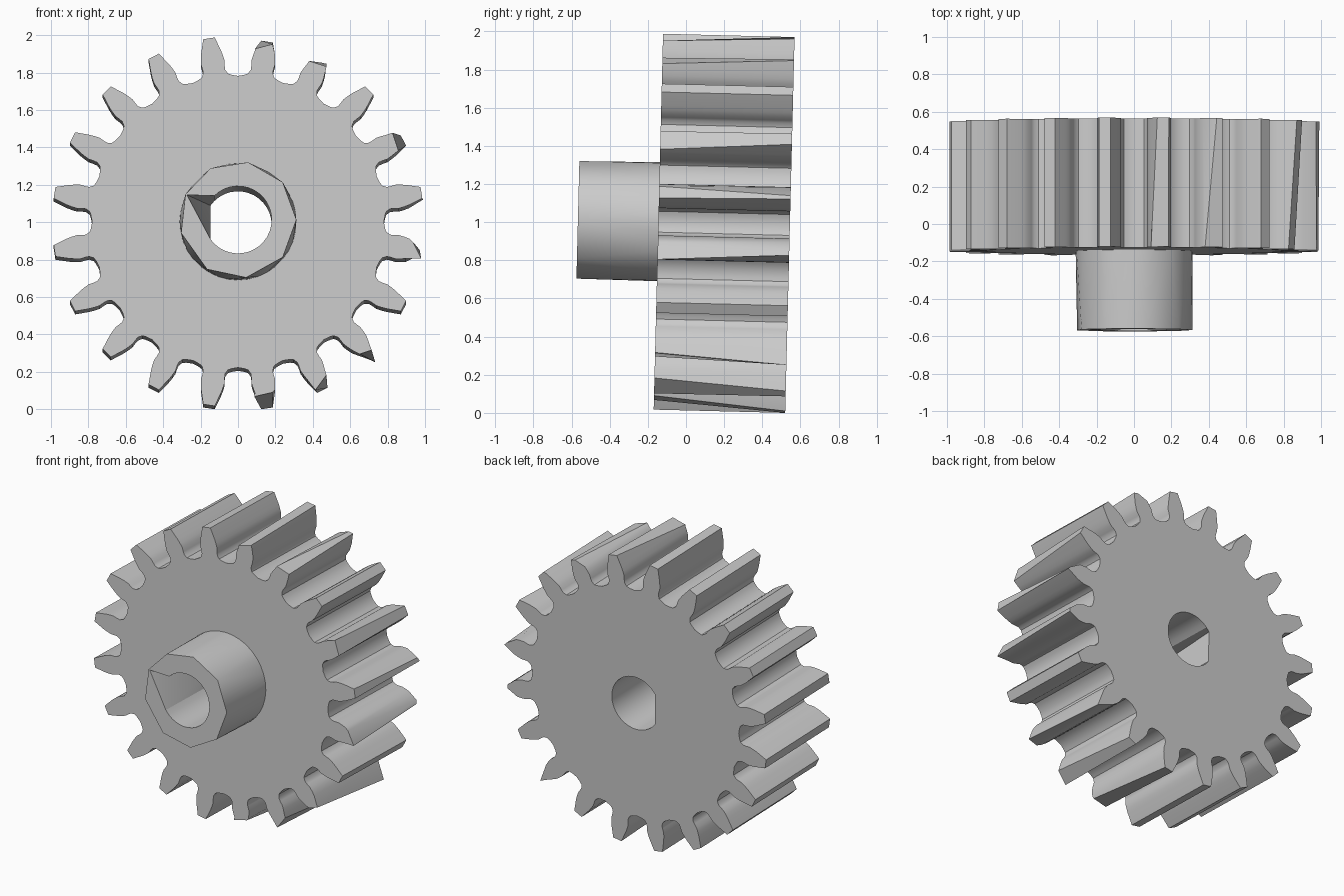
import bpy
import bmesh
from math import cos, sin, radians, sqrt, asin, pi
from mathutils import Matrix, Vector

if "Cube" in bpy.data.objects:
    bpy.data.objects.remove(bpy.data.objects["Cube"])

TEETH = 20
FRONT, BACK, HUB_FRONT = -0.145, 0.545, -0.567
HUB_R, BORE_R, FLAT_X = 0.312, 0.18, -0.147

# Tooth flank as (radius, half width), from the root fillet up to the tip
FLANK = [(0.782, 0.088), (0.792, 0.07), (0.815, 0.059), (0.835, 0.06),
         (0.862, 0.064), (0.89, 0.06), (0.918, 0.054)]
TIP = ((0.993, -0.031), (0.993, 0.031))
# Worn tips: tooth number -> clockwise and counter-clockwise tip corners
FRONT_TIPS = {1: ((0.937, -0.051), (0.952, 0.049)),
              3: ((0.954, -0.045), (0.939, 0.052)),
              4: ((0.967, -0.034), (0.928, 0.055)),
              15: ((0.937, -0.06), (0.93, 0.04)),
              16: ((0.99, -0.04), (0.945, 0.049)),
              17: ((0.96, -0.04), (0.99, 0.02)),
              19: ((0.999, -0.042), (0.94, 0.04))}
BACK_TIPS = {0: ((1.0, -0.02), (0.985, 0.0)),
             3: ((0.983, -0.03), (0.975, 0.0)),
             17: ((1.0, -0.015), (1.038, 0.0)),
             19: ((0.985, -0.005), (0.98, 0.02))}

bm = bmesh.new()


def ring(points, y):
    return [bm.verts.new((x, y, z)) for x, z in points]


def wall(a, b):
    """Join two rings of equal length; repeated vertices give triangles."""
    for i in range(len(a)):
        j = (i + 1) % len(a)
        corners = list(dict.fromkeys((a[i], a[j], b[j], b[i])))
        if len(corners) > 2:
            bm.faces.new(corners)


def cap(outer, inner):
    """Fill the flat area between two rings."""
    edges = []
    for loop in (outer, inner):
        for i, v in enumerate(loop):
            w = loop[(i + 1) % len(loop)]
            edges.append(bm.edges.get((v, w)) or bm.edges.new((v, w)))
    bmesh.ops.triangle_fill(bm, edges=edges, use_beauty=True)


def polar(r, a):
    return r * cos(a), r * sin(a)


def gear_outline(tips):
    points = []
    for k in range(TEETH):
        a = 2 * pi * (k + 0.5) / TEETH
        points.append(polar(0.78, a - pi / TEETH))
        tooth = [(r, -t) for r, t in FLANK]
        tooth += list(tips.get(k, TIP))
        tooth += reversed(FLANK)
        points += [(r * cos(a) - t * sin(a), r * sin(a) + t * cos(a)) for r, t in tooth]
    return points


# Toothed rim
rim_front = ring(gear_outline(FRONT_TIPS), FRONT)
rim_back = ring(gear_outline(BACK_TIPS), BACK)
wall(rim_front, rim_back)

# Hub: round at the wheel, nine-sided at the free end
base = ring([polar(HUB_R, 2 * pi * i / 36) for i in range(36)], FRONT)
corners = [0, 40, 80, 118, 154, 193, 238, 278, 320]
end = ring([polar(HUB_R, radians(a)) for a in corners], HUB_FRONT)
wall(base, [end[((i + 2) // 4) % 9] for i in range(36)])

# D-shaped bore, its flat chipped out to one corner of the hub end
limit = pi - asin(sqrt(BORE_R ** 2 - FLAT_X ** 2) / BORE_R)
steps = 28
d_shape = [polar(BORE_R, limit * (1 - 2 * i / steps)) for i in range(steps + 1)]
bore_back = ring(d_shape, BACK)
d_shape[0] = polar(HUB_R - 0.008, radians(corners[4]))
bore_front = ring(d_shape, HUB_FRONT)
wall(bore_front[:], bore_back[:])
flat = bm.faces.get((bore_front[0], bore_front[-1], bore_back[-1], bore_back[0]))
if flat:
    bmesh.utils.face_split(flat, bore_front[-1], bore_back[0])

# Flat ends
cap(rim_back, bore_back)
cap(rim_front, base)
cap(end, bore_front)
bmesh.ops.recalc_face_normals(bm, faces=bm.faces[:])

# Slight backward lean, then settle on the ground
bm.transform(Matrix.Translation(Vector((0, 0, 1))) @ Matrix.Rotation(radians(-1.43), 4, "X"))
low = min(v.co.z for v in bm.verts)
bm.transform(Matrix.Translation(Vector((0, 0, -low))))

mesh = bpy.data.meshes.new("spur_gear")
bm.to_mesh(mesh)
bm.free()
gear = bpy.data.objects.new("spur_gear", mesh)
bpy.context.collection.objects.link(gear)

grey = bpy.data.materials.new("plain_grey")
grey.use_nodes = True
colour = (0.6, 0.6, 0.6, 1)
grey.diffuse_color = colour
grey.node_tree.nodes["Principled BSDF"].inputs["Base Color"].default_value = colour
mesh.materials.append(grey)

bpy.context.view_layer.objects.active = gear
gear.select_set(True)
bpy.ops.object.shade_smooth_by_angle(angle=radians(30))
